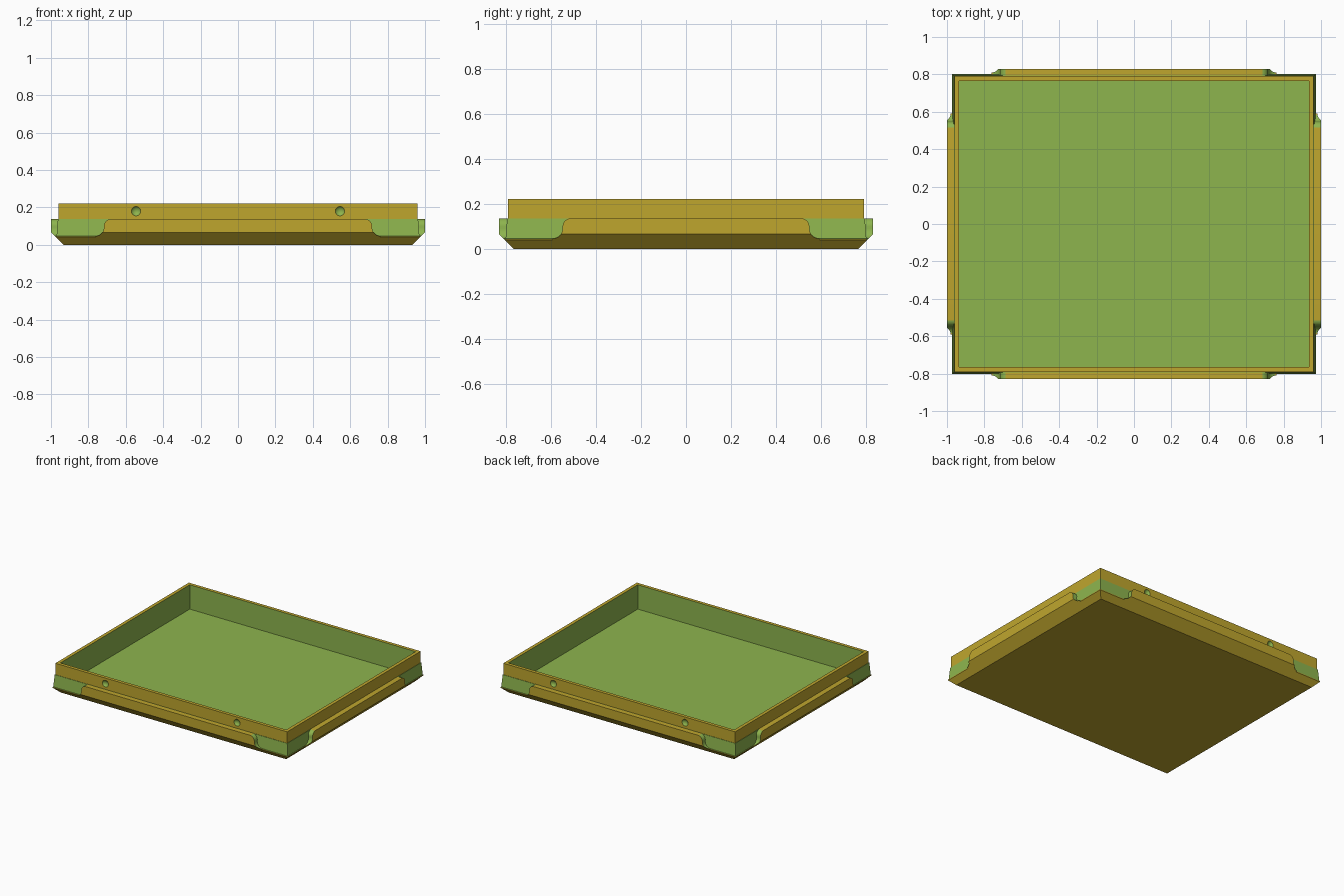
import bpy, bmesh
from math import sin, cos, pi
from mathutils import Vector

cube = bpy.data.objects.get("Cube")
if cube:
    bpy.data.objects.remove(cube)

HALF_X, HALF_Y = 1.0, 0.83
CHAMFER = 0.067
YELLOW, GREEN = 0, 1


def make_material(name, rgb):
    mat = bpy.data.materials.new(name)
    mat.use_nodes = True
    mat.diffuse_color = (*rgb, 1)
    mat.node_tree.nodes["Principled BSDF"].inputs["Base Color"].default_value = (*rgb, 1)
    return mat


materials = [make_material("mustard yellow", (0.52, 0.38, 0.027)),
             make_material("leaf green", (0.27, 0.46, 0.076))]


def make_object(name, bm):
    bmesh.ops.recalc_face_normals(bm, faces=bm.faces[:])
    mesh = bpy.data.meshes.new(name)
    bm.to_mesh(mesh)
    bm.free()
    obj = bpy.data.objects.new(name, mesh)
    bpy.context.collection.objects.link(obj)
    for mat in materials:
        mesh.materials.append(mat)
    return obj


def activate(obj):
    bpy.ops.object.select_all(action="DESELECT")
    obj.select_set(True)
    bpy.context.view_layer.objects.active = obj


# Tray: rectangular rings (inset, height, colour of the strip leading to the ring)
RINGS = [(CHAMFER, 0.0, YELLOW), (0.027, 0.04, YELLOW), (0.027, 0.046, YELLOW),
         (0.030, 0.047, GREEN), (0.037, 0.137, GREEN), (0.040, 0.137, GREEN),
         (0.040, 0.222, YELLOW), (0.065, 0.222, YELLOW), (0.065, 0.04, GREEN)]
bm = bmesh.new()
previous = None
for inset, z, colour in RINGS:
    x, y = HALF_X - inset, HALF_Y - inset
    ring = [bm.verts.new((sx * x, sy * y, z))
            for sx, sy in ((-1, -1), (1, -1), (1, 1), (-1, 1))]
    if previous:
        for i in range(4):
            j = (i + 1) % 4
            face = bm.faces.new((previous[i], previous[j], ring[j], ring[i]))
            face.material_index = colour
    else:
        bm.faces.new(ring[::-1])
    previous = ring
bm.faces.new(previous).material_index = GREEN
tray = make_object("tray", bm)

# Round dimples in the front and back walls
bm = bmesh.new()
for side in (-1, 1):
    for x in (-0.545, 0.545):
        ball = bmesh.ops.create_uvsphere(bm, u_segments=32, v_segments=16, radius=0.03)
        bmesh.ops.translate(bm, verts=ball["verts"],
                            vec=(x, side * (HALF_Y - 0.04 + 0.0166), 0.18))
for face in bm.faces:
    face.material_index = GREEN
    face.smooth = True
cutter = make_object("dimple_cutter", bm)
cutter.hide_render = True
cut = tray.modifiers.new("dimples", "BOOLEAN")
cut.operation = "DIFFERENCE"
cut.solver = "EXACT"
cut.object = cutter
activate(tray)
bpy.ops.object.modifier_apply(modifier=cut.name)
bpy.data.objects.remove(cutter)
bpy.ops.object.shade_smooth_by_angle(angle=0.5)


# Grip ledges: bars with S-curved ends, chamfered along the lower edge
def end_curve(start, steps=8):
    angles = [pi / 2 * i / steps for i in range(steps + 1)]
    crown = [(start + 0.037 * sin(a), 0.10 + 0.037 * cos(a)) for a in angles]
    flare = [(start + 0.082 - 0.045 * cos(a), 0.092 - 0.045 * sin(a)) for a in angles]
    return crown + flare + [(start + 0.082, 0.038)]


def grip_ledge(name, along, outward, reach, start):
    along, outward = Vector(along), Vector(outward)
    half = end_curve(start)
    outline = half + [(-u, z) for u, z in reversed(half)]
    bm = bmesh.new()
    inner, outer = [[bm.verts.new(along * u + outward * d + Vector((0, 0, z)))
                     for u, z in outline] for d in (reach - 0.055, reach)]
    bm.faces.new(inner)
    bm.faces.new(outer[::-1])
    for i in range(len(outline)):
        j = (i + 1) % len(outline)
        bm.faces.new((inner[i], inner[j], outer[j], outer[i]))
    result = bmesh.ops.bisect_plane(
        bm, geom=bm.verts[:] + bm.edges[:] + bm.faces[:],
        plane_co=outward * (reach - CHAMFER),
        plane_no=outward - Vector((0, 0, 1)), clear_outer=True)
    edges = [e for e in result["geom_cut"] if isinstance(e, bmesh.types.BMEdge)]
    bmesh.ops.contextual_create(bm, geom=edges)
    bmesh.ops.recalc_face_normals(bm, faces=bm.faces[:])
    for face in bm.faces:
        face.material_index = GREEN if abs(face.normal.dot(along)) > 0.15 else YELLOW
    activate(make_object(name, bm))
    bpy.ops.object.shade_smooth_by_angle(angle=0.5)


for side, ends in ((-1, ("front", "right")), (1, ("back", "left"))):
    grip_ledge(ends[0] + "_grip_ledge", (1, 0, 0), (0, side, 0), HALF_Y, 0.68)
    grip_ledge(ends[1] + "_grip_ledge", (0, 1, 0), (side, 0, 0), HALF_X, 0.51)
